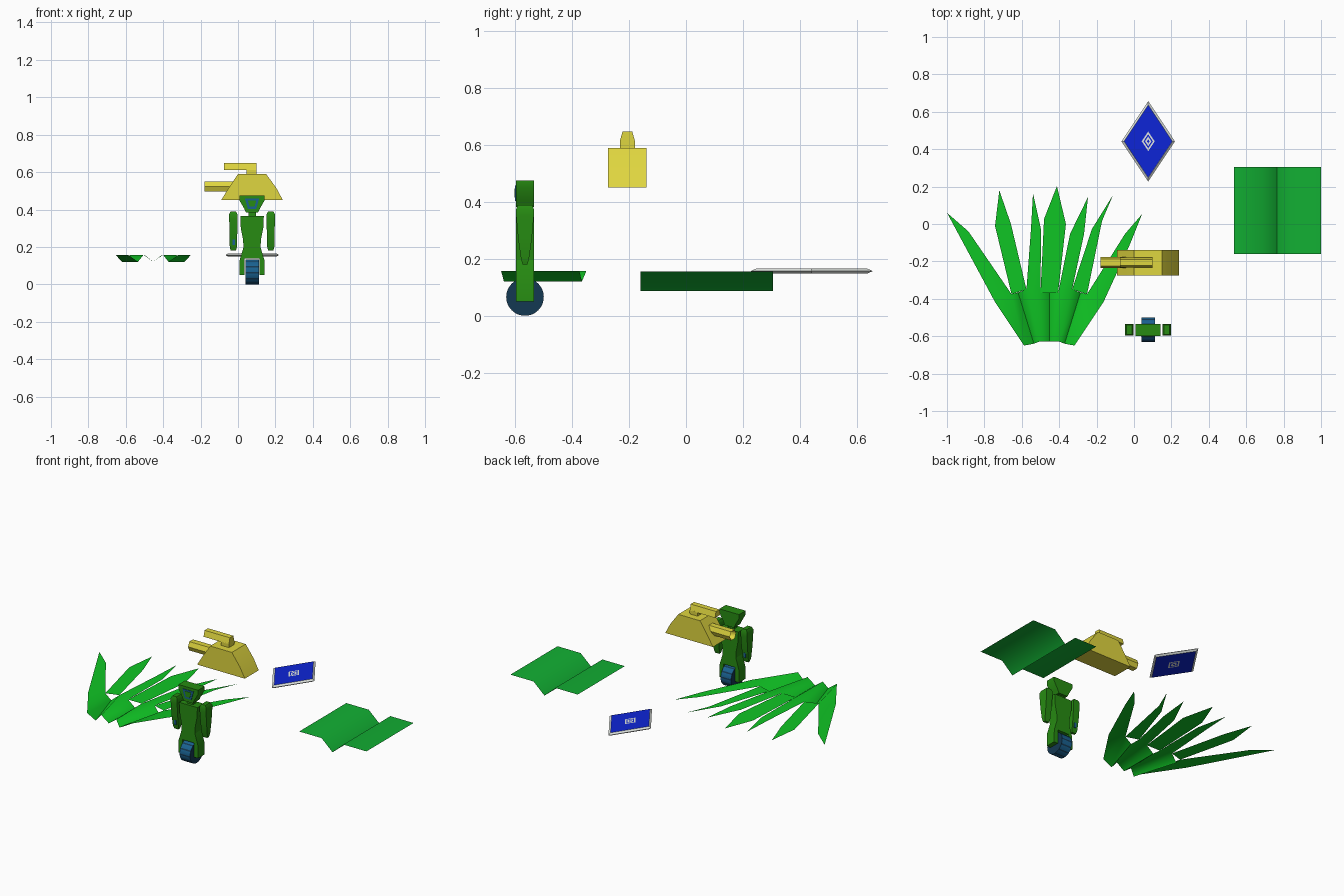
import bpy, bmesh, math
from mathutils import Vector

if "Cube" in bpy.data.objects:
    bpy.data.objects.remove(bpy.data.objects["Cube"])


def material(name, rgb):
    m = bpy.data.materials.new(name)
    m.diffuse_color = (*rgb, 1)
    m.use_nodes = True
    m.node_tree.nodes["Principled BSDF"].inputs["Base Color"].default_value = m.diffuse_color
    return m


LEAF = material("leaf green", (0.005, 0.56, 0.018))
SHEET = material("sheet green", (0.006, 0.43, 0.033))
BODY = material("dark green", (0.02, 0.26, 0.006))
YELLOW = material("yellow", (0.74, 0.67, 0.05))
BLUE = material("bright blue", (0.004, 0.018, 0.68))
WHITE = material("off white", (0.8, 0.84, 0.8))
TREAD = material("tread blue", (0.01, 0.12, 0.28))
NAVY = material("dark navy", (0.007, 0.04, 0.085))


def make(name, verts, faces, mats, angle=40, closed=True):
    me = bpy.data.meshes.new(name)
    me.from_pydata([tuple(v) for v in verts], [], faces)
    bm = bmesh.new()
    bm.from_mesh(me)
    bmesh.ops.remove_doubles(bm, verts=bm.verts, dist=0.0005)
    if closed:
        bmesh.ops.recalc_face_normals(bm, faces=bm.faces)
    for f in bm.faces:
        f.smooth = True
        if not closed:
            f.normal_update()
            if f.normal.z < 0:
                f.normal_flip()
    bm.to_mesh(me)
    bm.free()
    me.set_sharp_from_angle(angle=math.radians(angle))
    for m in mats:
        me.materials.append(m)
    ob = bpy.data.objects.new(name, me)
    bpy.context.scene.collection.objects.link(ob)
    return ob


def loft(name, rings, mat, angle=40):
    """Skin equal-length point rings and cap both ends."""
    n = len(rings[0])
    faces = [(k * n + i, k * n + (i + 1) % n, (k + 1) * n + (i + 1) % n, (k + 1) * n + i)
             for k in range(len(rings) - 1) for i in range(n)]
    faces += [tuple(range(n))[::-1], tuple(range((len(rings) - 1) * n, len(rings) * n))]
    return make(name, [p for r in rings for p in r], faces, [mat], angle)


def stack(name, cx, cy, rows, mat):
    """Vertical body from (z, half width, half depth) rows."""
    return loft(name, [[(cx + sx * hx, cy + sy * hy, z)
                        for sx, sy in ((-1, -1), (1, -1), (1, 1), (-1, 1))]
                       for z, hx, hy in rows], mat)


def prism_y(name, profile, y0, y1, mat):
    return loft(name, [[(x, y, z) for x, z in profile] for y in (y0, y1)], mat)


def prism_x(name, profile, x0, x1, mat):
    return loft(name, [[(x, y, z) for y, z in profile] for x in (x0, x1)], mat)


# --- Robot ---
CX, CY, HD = 0.075, -0.566, 0.032
stack("torso", CX, CY, [(0.19, 0.045, HD), (0.24, 0.048, HD), (0.30, 0.06, HD),
                        (0.365, 0.063, HD)], BODY)
stack("head", CX, CY, [(0.383, 0.032, HD), (0.405, 0.042, HD), (0.45, 0.068, HD),
                       (0.475, 0.068, HD)], BODY)
stack("neck", CX, CY, [(0.36, 0.02, 0.015), (0.39, 0.02, 0.015)], BODY)
# hips with a slot for the wheel
prism_y("hips", [(CX + x, z) for x, z in
                 ((-0.068, 0.05), (-0.04, 0.05), (-0.04, 0.138), (0.04, 0.138), (0.04, 0.05),
                  (0.068, 0.05), (0.066, 0.13), (0.045, 0.2), (-0.045, 0.2), (-0.066, 0.13))],
        CY - HD, CY + HD, BODY)
for side, label in ((-1, "left"), (1, "right")):
    stack(label + "_arm", CX + side * 0.1, CY,
          [(0.18, 0.014, 0.008), (0.20, 0.019, 0.014), (0.27, 0.021, 0.024),
           (0.35, 0.022, 0.031), (0.375, 0.022, 0.031), (0.39, 0.014, 0.025)], BODY)
# visor frame around a green centre
for name, s, y, m in (("visor_frame", 1.0, 0.003, TREAD), ("visor_centre", 0.6, 0.005, BODY)):
    prism_y(name, [(CX + x * s, 0.433 + z * s) for x, z in
                   ((-0.022, -0.03), (0.022, -0.03), (0.038, 0.025), (-0.038, 0.025))],
            CY - HD - y, CY - HD + 0.001, m)
# wrist marks
for s, label in ((-1, "front"), (1, "back")):
    stack("wrist_mark_" + label, CX - 0.098, CY + s * 0.019,
          [(0.21, 0.007, 0.003), (0.24, 0.007, 0.003)], TREAD)

# wheel with dark sides and striped tread
N = 48
wheel = loft("wheel", [[(x, CY + 0.066 * math.cos(2 * math.pi * i / N),
                         0.066 + 0.066 * math.sin(2 * math.pi * i / N)) for i in range(N)]
                       for x in (CX - 0.036, CX + 0.036)], NAVY)
wheel.data.materials.append(TREAD)
for p in wheel.data.polygons:
    if abs(p.normal.x) < 0.5:
        a = math.atan2(p.center.z - 0.066, p.center.y - CY) % (2 * math.pi)
        p.material_index = 0 if int(a / (2 * math.pi) * N) % 4 == 0 else 1

# --- Yellow turret ---
TY = -0.206
prism_y("turret_body", [(-0.09, 0.45), (0.24, 0.45), (0.205, 0.515), (0.15, 0.59),
                        (0.0, 0.59), (-0.05, 0.515)], -0.275, -0.138, YELLOW)
barrel = prism_x("main_barrel", [(TY + y, z) for y, z in
                                 ((-0.018, 0.495), (0.018, 0.495), (0.03, 0.522),
                                  (0.018, 0.55), (-0.018, 0.55), (-0.03, 0.522))],
                 -0.18, 0.02, YELLOW)
# hollow muzzle
bm = bmesh.new()
bm.from_mesh(barrel.data)
end = [f for f in bm.faces if f.normal.x < -0.9]
bmesh.ops.inset_region(bm, faces=end, thickness=0.009)
bmesh.ops.translate(bm, verts=list({v for f in end for v in f.verts}), vec=(0.04, 0, 0))
bm.to_mesh(barrel.data)
bm.free()
prism_x("top_barrel", [(TY + y, z) for y, z in
                       ((-0.027, 0.612), (0.027, 0.612), (0.017, 0.648), (-0.017, 0.648))],
        -0.075, 0.10, YELLOW)
stack("top_mount", 0.073, TY, [(0.585, 0.027, 0.026), (0.615, 0.027, 0.0265)], YELLOW)

# --- Diamond tile, built as rings shared by both faces ---
DX, DY, DZ = 0.076, 0.442, 0.157


def diamond(s, z):
    return [(DX + 0.143 * s * math.cos(a), DY + 0.215 * s * math.sin(a), DZ + z)
            for a in (0, math.pi / 2, math.pi, 1.5 * math.pi)]


STEPS = [0.05, 0.12, 0.175, 0.245, 0.9, 0.905]
tile = loft("diamond_tile",
            [diamond(s, -0.009) for s in STEPS] + [diamond(1, 0)]
            + [diamond(s, 0.009) for s in reversed(STEPS)], WHITE, 20)
tile.data.materials.append(BLUE)
for p in tile.data.polygons:
    d = abs(p.center.x - DX) / 0.143 + abs(p.center.y - DY) / 0.215
    if abs(p.normal.z) > 0.9 and (d < 0.05 or 0.12 < d < 0.175 or 0.245 < d < 0.9):
        p.material_index = 1

# --- Folded sheet with a central valley ---
fold = [(0.535, 0.155), (0.69, 0.155), (0.765, 0.087), (0.84, 0.155), (1.0, 0.155)]
make("folded_sheet", [(x, y, z) for y in (-0.16, 0.305) for x, z in fold],
     [(i, i + 1, i + 6, i + 5) for i in range(4)], [SHEET], 60, closed=False)

# --- Leaf fan: seven flat blades joined to a base with three valleys ---
MX, LZ = -0.453, 0.158
half = [(-0.743, -0.417), (-0.655, -0.375), (-0.575, -0.35), (-0.5, -0.37)]
root = half + [(2 * MX - x, y) for x, y in reversed(half)]
# each blade: left shoulder, tip, right shoulder
blades = [((-0.86, -0.2), (-1.0, 0.06), (-0.885, -0.04)),
          ((-0.743, -0.01), (-0.72, 0.18), (-0.658, 0.0)),
          ((-0.551, -0.03), (-0.54, 0.165), (-0.497, -0.03)),
          ((-0.481, 0.027), (-0.412, 0.203), (-0.364, 0.0)),
          ((-0.342, -0.053), (-0.246, 0.144), (-0.267, -0.053)),
          ((-0.225, -0.027), (-0.112, 0.155), (-0.171, 0.016)),
          ((-0.048, -0.053), (0.043, 0.053), (-0.021, -0.107))]
verts, faces = [], []


def patch(*pts):
    faces.append(tuple(range(len(verts), len(verts) + len(pts))))
    verts.extend(Vector((p[0], p[1], p[2] if len(p) > 2 else LZ)) for p in pts)


for i, b in enumerate(blades):
    l, r = root[i], root[i + 1]
    patch(l, b[0], b[2], r)
    patch(b[0], b[1], b[2])
front = [(-0.588, -0.650), (-0.505, -0.628)]
front += [(2 * MX - x, y) for x, y in reversed(front)]
# valleys: (front left, front right, back left, back right, low front, low back)
for fl, fr, bl, br, lf, lb in (
        (front[0], front[1], root[1], root[2], (-0.535, -0.64), (-0.62, -0.366)),
        (front[1], front[2], root[3], root[4], (MX, -0.628), (MX, -0.37)),
        (front[2], front[3], root[5], root[6], (-0.371, -0.64), (-0.286, -0.366))):
    lf, lb = (*lf, 0.12), (*lb, 0.12)
    patch(fl, lf, lb, bl)
    patch(lf, fr, br, lb)
# flat webs beside the valleys
patch(front[0], root[1], root[0])
patch(front[1], root[3], root[2])
patch(front[2], root[5], root[4])
patch(front[3], root[7], root[6])
make("leaf_fan", verts, faces, [LEAF], 60, closed=False)
